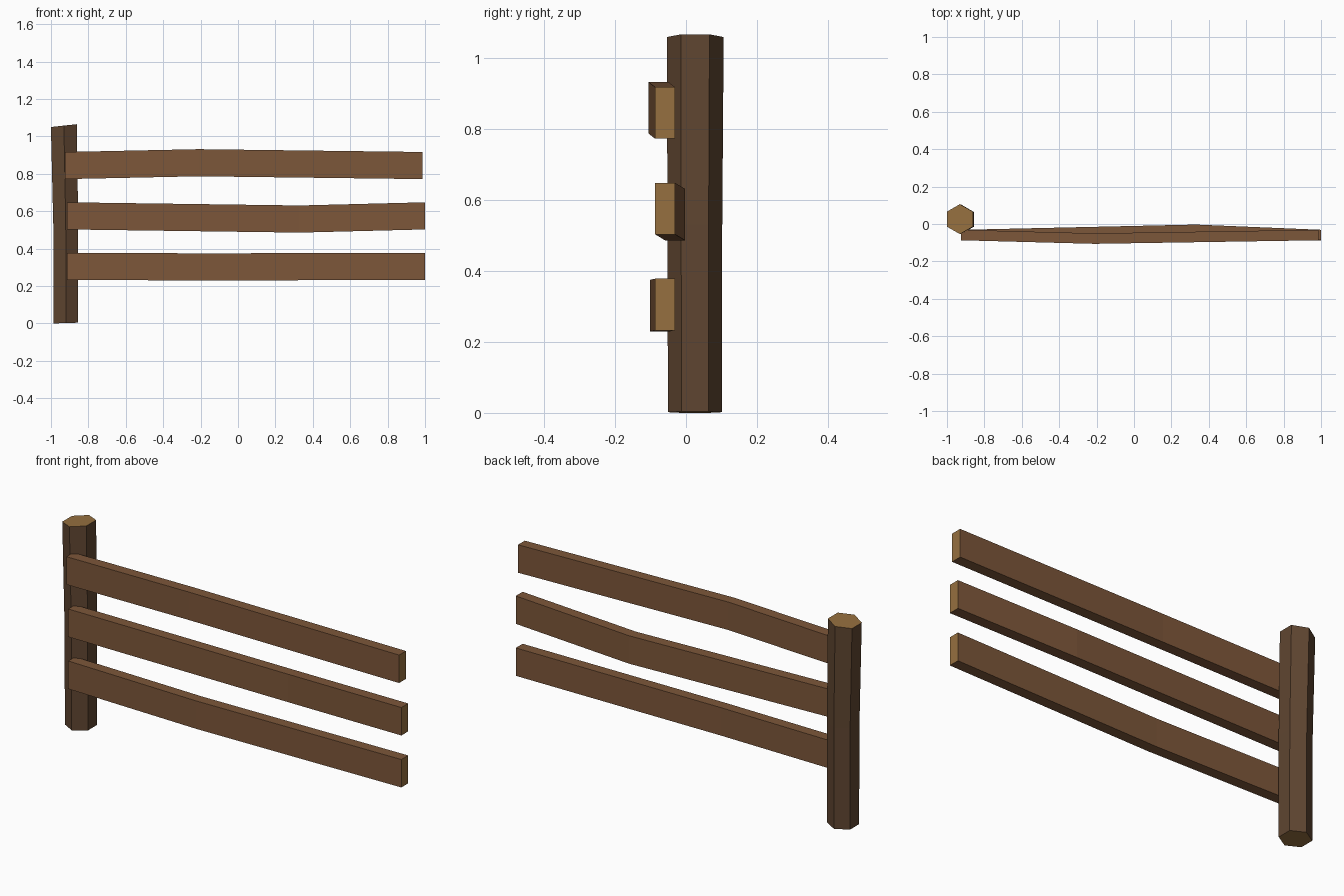
import bpy, bmesh, math

if "Cube" in bpy.data.objects:
    bpy.data.objects.remove(bpy.data.objects["Cube"])


def material(name, rgb):
    m = bpy.data.materials.new(name)
    m.diffuse_color = (*rgb, 1)
    m.use_nodes = True
    m.node_tree.nodes["Principled BSDF"].inputs["Base Color"].default_value = m.diffuse_color
    return m


CUT = material("cut_wood", (0.305, 0.162, 0.050))
RAIL = material("rail_wood", (0.205, 0.095, 0.042))
POST = material("post_bark", (0.114, 0.060, 0.030))


def loft(name, rings, side_mat):
    """Skin a list of equal-sized rings, capping both ends in cut wood."""
    bm = bmesh.new()
    loops = [[bm.verts.new(p) for p in ring] for ring in rings]
    n = len(loops[0])
    for a, b in zip(loops, loops[1:]):
        for i in range(n):
            j = (i + 1) % n
            bm.faces.new((a[i], a[j], b[j], b[i]))
    for cap in (loops[0], loops[-1]):
        bm.faces.new(cap).material_index = 1
    bmesh.ops.recalc_face_normals(bm, faces=bm.faces)
    me = bpy.data.meshes.new(name)
    bm.to_mesh(me)
    bm.free()
    me.materials.append(side_mat)
    me.materials.append(CUT)
    ob = bpy.data.objects.new(name, me)
    bpy.context.collection.objects.link(ob)
    return ob


def hex_ring(cx, cy, cz, r, slope):
    """Hexagon with points on +/-y, tilted along x."""
    pts = []
    for k in range(6):
        a = math.pi / 2 + k * math.pi / 3
        dx = r * math.cos(a)
        pts.append((cx + dx, cy + r * math.sin(a), cz + slope * dx))
    return pts


def rail_ring(x, y, z, w=0.056, h=0.145):
    return [(x, y + sy * w / 2, z + sz * h / 2)
            for sy, sz in ((-1, -1), (1, -1), (1, 1), (-1, 1))]


# Slightly crooked six-sided post with a slanted top
loft("post", [
    hex_ring(-0.920, 0.025, 0.002, 0.076, 0.03),
    hex_ring(-0.921, 0.025, 0.530, 0.077, 0.0),
    hex_ring(-0.931, 0.026, 1.0575, 0.080, 0.11),
], POST)

# Rails: name, left x, right x, centre z, bend x, bend dy, bend dz
for name, x0, x1, z, bx, dy, dz in (
    ("bottom_rail", -0.915, 1.000, 0.305, -0.17, -0.014, -0.003),
    ("middle_rail", -0.915, 1.000, 0.575, 0.33, 0.028, -0.017),
    ("top_rail", -0.925, 0.987, 0.844, -0.21, -0.019, 0.015),
):
    y = -0.059
    loft(name, [rail_ring(x0, y, z), rail_ring(bx, y + dy, z + dz),
                rail_ring(x1, y, z)], RAIL)
